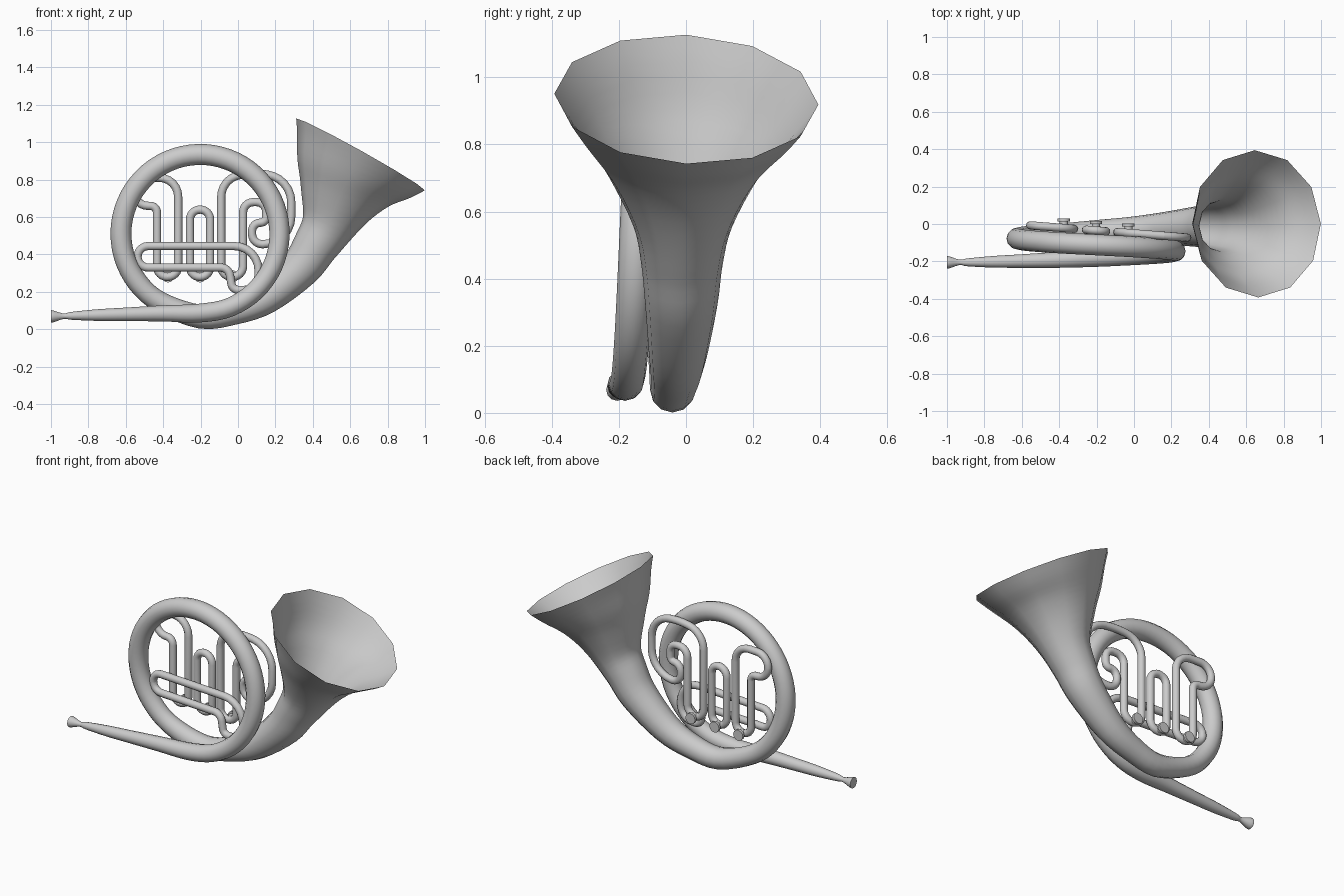
import bpy, math
from mathutils import Vector

if "Cube" in bpy.data.objects:
    bpy.data.objects.remove(bpy.data.objects["Cube"])


def sweep(name, path, radii, sides, closed=False, cap_start=False):
    """Skin round sections along a path, one radius per point."""
    n, verts, faces = len(path), [], []
    for i, (p, r) in enumerate(zip(path, radii)):
        if closed:
            t = path[(i + 1) % n] - path[i - 1]
        else:
            t = path[min(i + 1, n - 1)] - path[max(i - 1, 0)]
        t.normalize()
        y = Vector((0, 1, 0))
        u = (y - t * y.dot(t)).normalized()
        v = t.cross(u)
        for k in range(sides):
            a = 2 * math.pi * k / sides
            verts.append(p + (u * math.cos(a) + v * math.sin(a)) * r)
    for i in range(n if closed else n - 1):
        j = (i + 1) % n
        for k in range(sides):
            m = (k + 1) % sides
            faces.append((i * sides + k, i * sides + m, j * sides + m, j * sides + k))
    if cap_start:
        faces.append(tuple(reversed(range(sides))))
    mesh = bpy.data.meshes.new(name)
    mesh.from_pydata(verts, [], faces)
    obj = bpy.data.objects.new(name, mesh)
    bpy.context.collection.objects.link(obj)
    smooth(obj)
    return obj


def smooth(obj):
    bpy.ops.object.select_all(action='DESELECT')
    obj.select_set(True)
    bpy.context.view_layer.objects.active = obj
    bpy.ops.object.shade_smooth_by_angle(angle=math.radians(40))


def spline(keys, steps):
    """Catmull-Rom through (x, y, z, r) keys."""
    k = [Vector(q) for q in keys]
    k = [k[0] * 2 - k[1]] + k + [k[-1] * 2 - k[-2]]
    out = []
    for i in range(1, len(k) - 2):
        a, b, c, d = k[i - 1:i + 3]
        for s in range(steps):
            t = s / steps
            out.append(0.5 * (2 * b + (c - a) * t + (2 * a - 5 * b + 4 * c - d) * t * t
                              + (3 * b - a - 3 * c + d) * t ** 3))
    return out + [k[-2]]


def plane_y(x, offset):
    """The tubing lies in a plane slightly turned about z."""
    return offset - 0.078 * (x + 0.2)


def rounded_loop(name, corners, offset, r=0.022):
    """Closed tube along a polygon of (x, z, corner radius)."""
    pts, n = [], len(corners)
    P = [Vector((c[0], 0, c[1])) for c in corners]
    for i in range(n):
        a = (P[i - 1] - P[i]).normalized()
        b = (P[(i + 1) % n] - P[i]).normalized()
        rad, half = corners[i][2], a.angle(b) / 2
        c = P[i] + (a + b).normalized() * rad / math.sin(half)
        d = rad / math.tan(half)
        v0 = (P[i] + a * d - c).normalized()
        v1 = (P[i] + b * d - c).normalized()
        pts += [c + v0.slerp(v1, s / 6) * rad for s in range(7)]
    for p in pts:
        p.y = plane_y(p.x, offset)
    sweep(name, pts, [r] * len(pts), 12, closed=True)


# main tube: mouthpiece and lead pipe, full ring, flaring bell
keys = [(-1.0, -.205, .069, .033), (-.985, -.205, .069, .031), (-.93, -.205, .07, .014),
        (-.89, -.205, .072, .021), (-.75, -.202, .076, .031), (-.6, -.198, .08, .036),
        (-.4, -.191, .085, .043)]
for deg in range(-90, 241, 22):
    a, f = math.radians(deg), (deg + 90) / 330
    keys.append((-.202 + .424 * math.cos(a), -.179 + .124 * f, .511 + .424 * math.sin(a),
                 min(.056, .05 + .015 * f)))
keys += [(-.2, -.043, .068, .064), (-.02, -.033, .096, .071), (.15, -.024, .168, .086),
         (.33, -.014, .325, .108), (.415, -.012, .447, .122), (.482, -.01, .557, .148),
         (.542, -.008, .705, .225), (.592, -.005, .82, .308), (.655, .001, .935, .394)]
pts = spline(keys, 4)
sweep("main_tube_and_bell", [p.to_3d() for p in pts], [p[3] for p in pts], 12, cap_start=True)

# three valve tubes behind the ring
rounded_loop("valve_tube_left", [
    (-.32, .28, .056), (-.32, .81, .1), (-.555, .81, .074), (-.555, .66, .074),
    (-.433, .66, .036), (-.433, .28, .056)], -.035)
rounded_loop("valve_tube_middle", [
    (-.149, .28, .053), (-.149, .64, .053), (-.257, .64, .053), (-.257, .28, .053)], -.035)
rounded_loop("valve_tube_right", [
    (.027, .28, .057), (-.09, .28, .057), (-.09, .815, .12), (.1, .835, .5), (.285, .81, .15),
    (.285, .455, .15), (.075, .455, .055), (.075, .57, .045), (.15, .57, .029),
    (.15, .68, .05), (.027, .68, .055)], -.035)

# tuning slide in front of the valve tubes
rounded_loop("tuning_slide", [
    (-.537, .445, .057), (-.537, .33, .057), (-.05, .33, .05), (-.03, .21, .04),
    (.11, .21, .08), (.11, .445, .13)], -.085)

# valve buttons on the bottom bends
for side, x in (("left", -.375), ("middle", -.203), ("right", -.03)):
    y = plane_y(x, -.035)
    for part, r, y0, y1 in (("stem", .022, 0, .04), ("button", .033, .034, .05)):
        bpy.ops.mesh.primitive_cylinder_add(
            vertices=12, radius=r, depth=y1 - y0,
            location=(x, y + (y0 + y1) / 2, .283), rotation=(math.pi / 2, 0, 0))
        obj = bpy.context.object
        obj.name = f"valve_{part}_{side}"
        smooth(obj)
